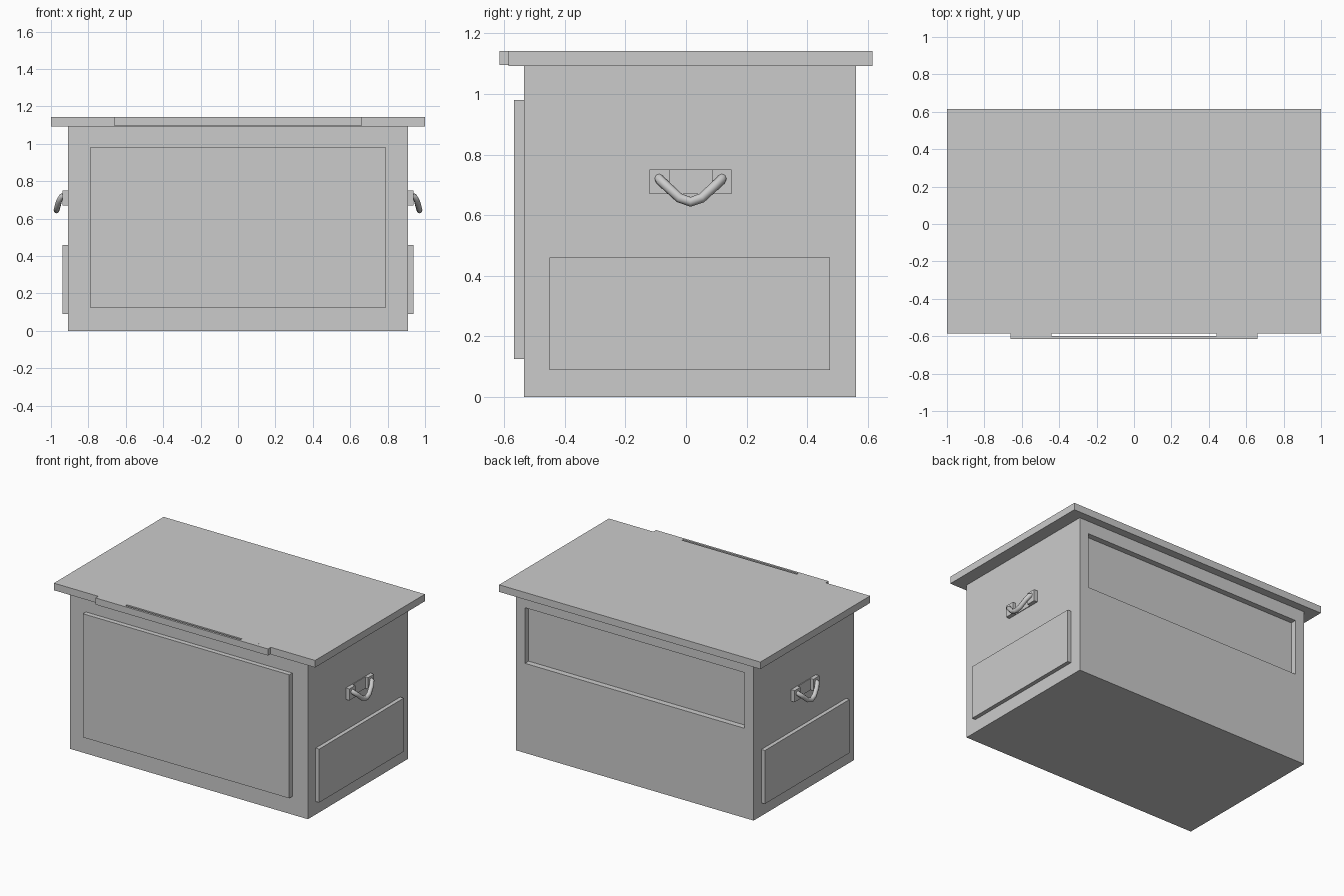
import bpy
from mathutils import Vector

if "Cube" in bpy.data.objects:
    bpy.data.objects.remove(bpy.data.objects["Cube"])


def mesh(name, verts, faces):
    me = bpy.data.meshes.new(name)
    me.from_pydata(verts, [], faces)
    me.update()
    ob = bpy.data.objects.new(name, me)
    bpy.context.collection.objects.link(ob)
    return ob


def box(name, x, y, z):
    verts = [(a, b, c) for a in x for b in y for c in z]
    faces = [(0, 1, 3, 2), (4, 6, 7, 5), (0, 4, 5, 1),
             (2, 3, 7, 6), (0, 2, 6, 4), (1, 5, 7, 3)]
    return mesh(name, verts, faces)


def prism(name, outline, z0, z1):
    # Extrude a counter-clockwise xy outline upwards
    n = len(outline)
    verts = [(x, y, z) for z in (z0, z1) for x, y in outline]
    faces = [tuple(reversed(range(n))), tuple(range(n, 2 * n))]
    faces += [(i, (i + 1) % n, n + (i + 1) % n, n + i) for i in range(n)]
    return mesh(name, verts, faces)


# Chest body: lower block plus recessed band and rim on the back
W, F, B, TOP = 0.91, -0.535, 0.56, 1.093
body = box("body", (-W, W), (F, B), (0, TOP))
cutter = box("back_recess_cutter", (-0.84, 0.84), (B - 0.04, B + 0.1), (0.62, 1.005))
cutter.hide_render = True
cutter.hide_viewport = True
cut = body.modifiers.new("back_recess", 'BOOLEAN')
cut.operation = 'DIFFERENCE'
cut.solver = 'EXACT'
cut.object = cutter

# Raised front panel and overhanging lid
box("front_panel", (-0.79, 0.79), (-0.568, F), (0.125, 0.98))
box("lid", (-1, 1), (-0.585, 0.615), (TOP, 1.142))

# Lid grip: a shallow U-shaped strip leaving a slot against the lid
prism("lid_grip", [(-0.66, -0.615), (0.66, -0.615), (0.66, -0.585), (0.44, -0.585),
                   (0.44, -0.6), (-0.44, -0.6), (-0.44, -0.585), (-0.66, -0.585)],
      1.096, 1.142)

# Side panels, handle mounts and handles on both sides
handle_path = [(0.925, -0.09, 0.724), (0.945, -0.086, 0.716), (0.957, -0.062, 0.694),
               (0.967, -0.022, 0.657), (0.970, 0.015, 0.644)]
handle_path += [(x, 0.03 - y, z) for x, y, z in reversed(handle_path[:-1])]
for side, s in (("right", 1), ("left", -1)):
    xs = lambda a, b: tuple(sorted((s * a, s * b)))
    box(side + "_panel", xs(W, 0.937), (-0.45, 0.475), (0.09, 0.46))
    box(side + "_handle_plate", xs(W, 0.915), (-0.055, 0.085), (0.67, 0.75))
    for tag, y in (("front", (-0.12, -0.055)), ("back", (0.085, 0.15))):
        box(f"{side}_handle_mount_{tag}", xs(W, 0.937), y, (0.67, 0.75))

    # Bent round bar, swept along the drooping path
    cu = bpy.data.curves.new(side + "_handle", 'CURVE')
    cu.dimensions = '3D'
    cu.bevel_depth = 0.016
    cu.bevel_resolution = 2
    cu.use_fill_caps = True
    sp = cu.splines.new('POLY')
    sp.points.add(len(handle_path) - 1)
    for p, (x, y, z) in zip(sp.points, handle_path):
        p.co = (s * x, y, z, 1)
    ob = bpy.data.objects.new(side + "_handle", cu)
    bpy.context.collection.objects.link(ob)
